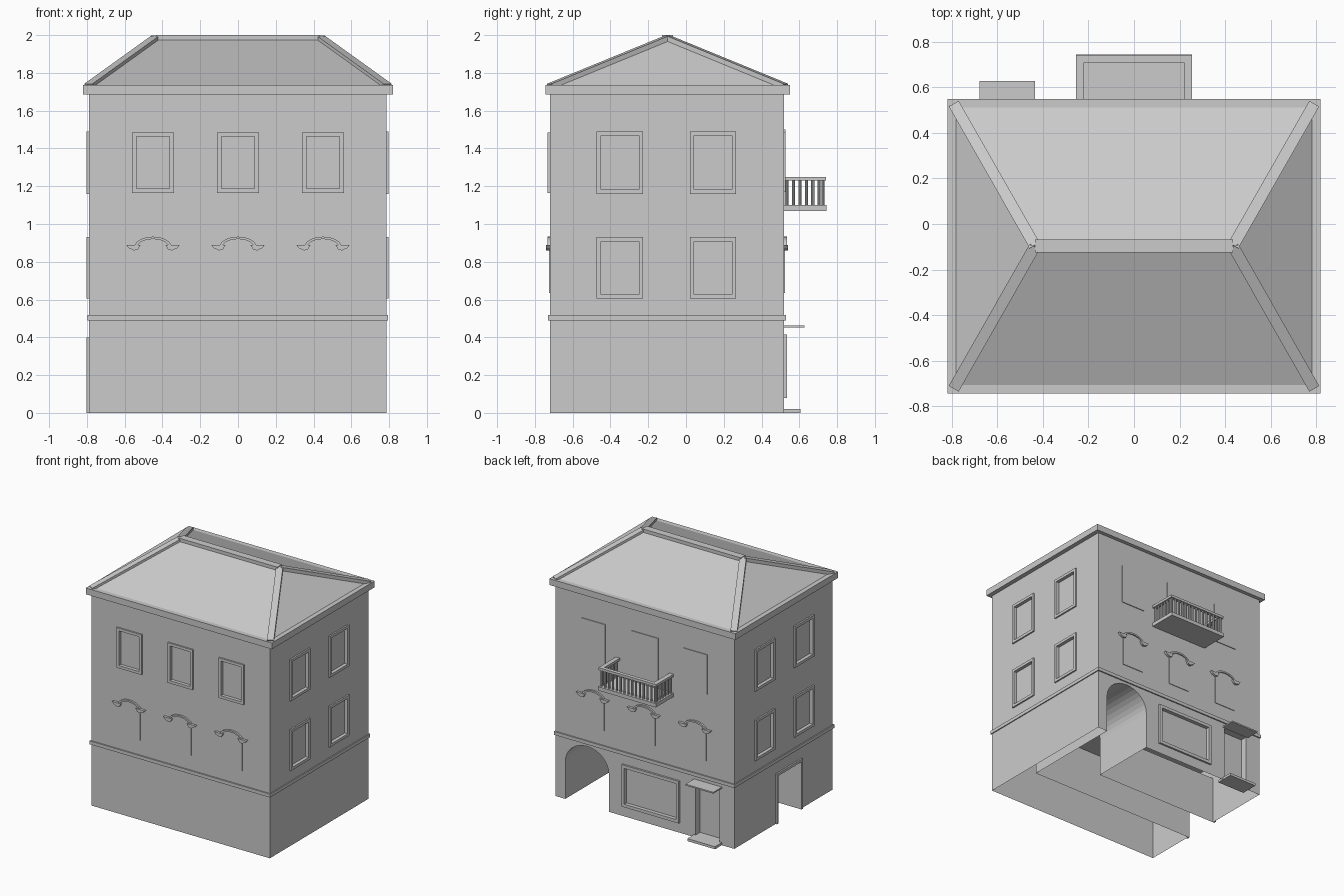
import bpy, bmesh, math
from mathutils import Vector, Matrix

old = bpy.data.objects.get("Cube")
if old:
    bpy.data.objects.remove(old, do_unlink=True)

grey = bpy.data.materials.new("plain grey")
grey.use_nodes = True
grey.diffuse_color = (0.6, 0.6, 0.6, 1)
grey.node_tree.nodes["Principled BSDF"].inputs["Base Color"].default_value = (0.6, 0.6, 0.6, 1)

# Main dimensions
X0, X1, Y0, Y1 = -0.79, 0.785, -0.72, 0.52
TOP = 1.7
COLS = (-0.45, 0, 0.45)


def finish(name, bm):
    bmesh.ops.recalc_face_normals(bm, faces=bm.faces)
    mesh = bpy.data.meshes.new(name)
    bm.to_mesh(mesh)
    bm.free()
    mesh.materials.append(grey)
    ob = bpy.data.objects.new(name, mesh)
    bpy.context.scene.collection.objects.link(ob)
    return ob


def add_box(bm, x0, x1, y0, y1, z0, z1):
    mid = Vector((x0 + x1, y0 + y1, z0 + z1)) / 2
    size = Matrix.Diagonal((x1 - x0, y1 - y0, z1 - z0, 1))
    bmesh.ops.create_cube(bm, size=1, matrix=Matrix.Translation(mid) @ size)


def boxes(name, *dims):
    bm = bmesh.new()
    for d in dims:
        add_box(bm, *d)
    return finish(name, bm)


def wall_point(side, u, z, out):
    """Point on a wall: u runs along it, out is the distance from its face."""
    return {"front": (u, Y0 - out, z), "back": (u, Y1 + out, z),
            "right": (X1 + out, u, z), "left": (X0 - out, u, z)}[side]


def wall_box(side, u0, u1, z0, z1, inner, outer):
    a, b = wall_point(side, u0, z0, inner), wall_point(side, u1, z1, outer)
    return [v for i in range(3) for v in sorted((a[i], b[i]))]


def add_prism(bm, side, outline, inner, outer):
    """Extrude an outline of (u, z) points out of a wall."""
    rings = [[bm.verts.new(wall_point(side, u, z, d)) for u, z in outline] for d in (inner, outer)]
    bm.faces.new(rings[0])
    bm.faces.new(rings[1])
    n = len(outline)
    for i in range(n):
        j = (i + 1) % n
        bm.faces.new((rings[0][i], rings[0][j], rings[1][j], rings[1][i]))


def frame(name, side, u0, u1, z0, z1, w, out, sill=True):
    parts = [wall_box(side, u0, u0 + w, z0, z1, 0, out),
             wall_box(side, u1 - w, u1, z0, z1, 0, out),
             wall_box(side, u0 + w, u1 - w, z1 - w, z1, 0, out)]
    if sill:
        parts.append(wall_box(side, u0 + w, u1 - w, z0, z0 + w, 0, out))
    boxes(name, *parts)


def arc(cx, cz, rx, rz, a0, a1, n):
    angles = [math.radians(a0 + (a1 - a0) * i / n) for i in range(n + 1)]
    return [(cx + rx * math.cos(a), cz + rz * math.sin(a)) for a in angles]


# Framed windows, each with a recessed pane
recesses = []


def framed_window(name, side, u0, u1, z0, z1, w=0.022, out=0.012):
    frame(name, side, u0, u1, z0, z1, w, out)
    recesses.append(wall_box(side, u0 + w, u1 - w, z0 + w, z1 - w, -0.015, 0.05))


for x in COLS:
    framed_window("front_upper_window", "front", x - 0.11, x + 0.11, 1.165, 1.485)
for side in ("left", "right"):
    for y in (-0.35, 0.143):
        framed_window(side + "_upper_window", side, y - 0.123, y + 0.123, 1.16, 1.49)
        framed_window(side + "_lower_window", side, y - 0.123, y + 0.123, 0.605, 0.93)
framed_window("shop_window", "back", -0.31, 0.195, 0.08, 0.415, 0.025, 0.015)
recesses.append(wall_box("back", -0.66, -0.45, -0.1, 0.45, -0.055, 0.05))

# Hollow body with a vaulted passage that turns to the left side
body = boxes("walls", (X0, X1, Y0, Y1, 0, TOP))
bm = bmesh.new()
add_prism(bm, "back", [(0.7, -0.1)] + arc(0.508, 0.3, 0.192, 0.17, 0, 180, 16) + [(0.316, -0.1)],
          -0.83, 0.1)
cutters = [finish("vault_cutter", bm),
           boxes("side_passage_cutter", (X0 - 0.1, 0.5, -0.31, -0.02, -0.1, 0.38)),
           boxes("recess_cutter", *recesses)]
bpy.context.view_layer.objects.active = body
for c in cutters:
    c.hide_render = True
    mod = body.modifiers.new("cut", "BOOLEAN")
    mod.operation, mod.solver, mod.object = "DIFFERENCE", "EXACT", c
    bpy.ops.object.modifier_apply(modifier=mod.name)
for c in cutters:
    bpy.data.objects.remove(c, do_unlink=True)
bm = bmesh.new()
bm.from_mesh(body.data)
ground = [f for f in bm.faces if all(v.co.z < 0.001 for v in f.verts)]
bmesh.ops.delete(bm, geom=ground, context="FACES")
bm.to_mesh(body.data)
bm.free()
frame("side_doorway_frame", "left", -0.33, 0, 0, 0.4, 0.02, 0.012, sill=False)

# Arched windows with brackets and a curved moulding, front and back
for side in ("front", "back"):
    for x in COLS:
        bm = bmesh.new()
        add_prism(bm, side, [(x - 0.095, 0.635), (x + 0.095, 0.635)]
                  + arc(x, 0.865, 0.095, 0.055, 0, 180, 10), 0, 0.005)
        finish(side + "_arched_window", bm)
        bm = bmesh.new()
        add_prism(bm, side, arc(x, 0.875, 0.1, 0.058, 0, 180, 12)
                  + arc(x, 0.875, 0.085, 0.045, 180, 0, 12), 0, 0.014)
        for s in (-1, 1):
            add_prism(bm, side, [(x + s * u, z) for u, z in
                      ((0.065, 0.89), (0.143, 0.89), (0.128, 0.872), (0.1, 0.86), (0.08, 0.865))],
                      0, 0.02)
        finish(side + "_arch_moulding", bm)

# Plain upper windows and balcony door at the back
for x in (COLS[0], COLS[2]):
    boxes("back_upper_window", wall_box("back", x - 0.105, x + 0.105, 1.17, 1.485, 0, 0.006))
boxes("balcony_door", wall_box("back", -0.12, 0.115, 1.1, 1.5, 0, 0.006))

# Belt and cornice
boxes("belt", (X0 - 0.008, X1 + 0.008, Y0 - 0.01, Y1 + 0.01, 0.49, 0.517))
boxes("cornice", (-0.82, 0.82, -0.745, 0.55, 1.685, 1.735))

# Hipped roof panels
RY, RX = -0.097, 0.435
corners = [Vector((x, y, 1.73)) for x, y in ((-0.79, -0.72), (0.79, -0.72), (0.79, 0.525), (-0.79, 0.525))]
left_end, right_end = Vector((-RX, RY, 1.985)), Vector((RX, RY, 1.985))
bm = bmesh.new()
a, b, c, d, e, f = [bm.verts.new(p) for p in corners + [left_end, right_end]]
for face in ((a, b, f, e), (b, c, f), (c, d, e, f), (d, a, e)):
    bm.faces.new(face)
finish("roof", bm)


# Raised ribs along the hips and the ridge
def beam(bm, p, q, w, h):
    along = q - p
    across = Vector((0, 0, 1)).cross(along).normalized()
    up = along.normalized().cross(across)
    rot = Matrix((along.normalized(), across, up)).transposed().to_4x4()
    size = Matrix.Diagonal((along.length, w, h, 1))
    bmesh.ops.create_cube(bm, size=1, matrix=Matrix.Translation((p + q) / 2) @ rot @ size)


bm = bmesh.new()
for corner, end in zip(corners, (left_end, right_end, right_end, left_end)):
    beam(bm, corner, end, 0.05, 0.026)
beam(bm, left_end, right_end, 0.058, 0.03)
finish("roof_ribs", bm)

# Balcony
BW, BY = 0.255, 0.745
boxes("balcony_floor", (-BW, BW, Y1, BY, 1.07, 1.1))
boxes("balcony_rail", (-BW, BW, BY - 0.035, BY - 0.005, 1.23, 1.25),
      (-BW, -BW + 0.035, Y1, BY - 0.035, 1.23, 1.25),
      (BW - 0.035, BW, Y1, BY - 0.035, 1.23, 1.25))
posts = [(-0.237 + 0.474 * i / 14, BY - 0.02) for i in range(15)]
posts += [(s * 0.237, Y1 + 0.015 + 0.034 * i) for s in (-1, 1) for i in range(6)]
bm = bmesh.new()
for x, y in posts:
    bmesh.ops.create_cone(bm, segments=8, radius1=0.008, radius2=0.008, depth=0.13,
                          matrix=Matrix.Translation((x, y, 1.165)))
finish("balcony_balusters", bm)

# Shop entrance step and canopy
boxes("entrance_step", (-0.68, -0.435, 0.465, 0.605, 0, 0.02))
boxes("entrance_canopy", (-0.68, -0.435, Y1, 0.628, 0.452, 0.463))
